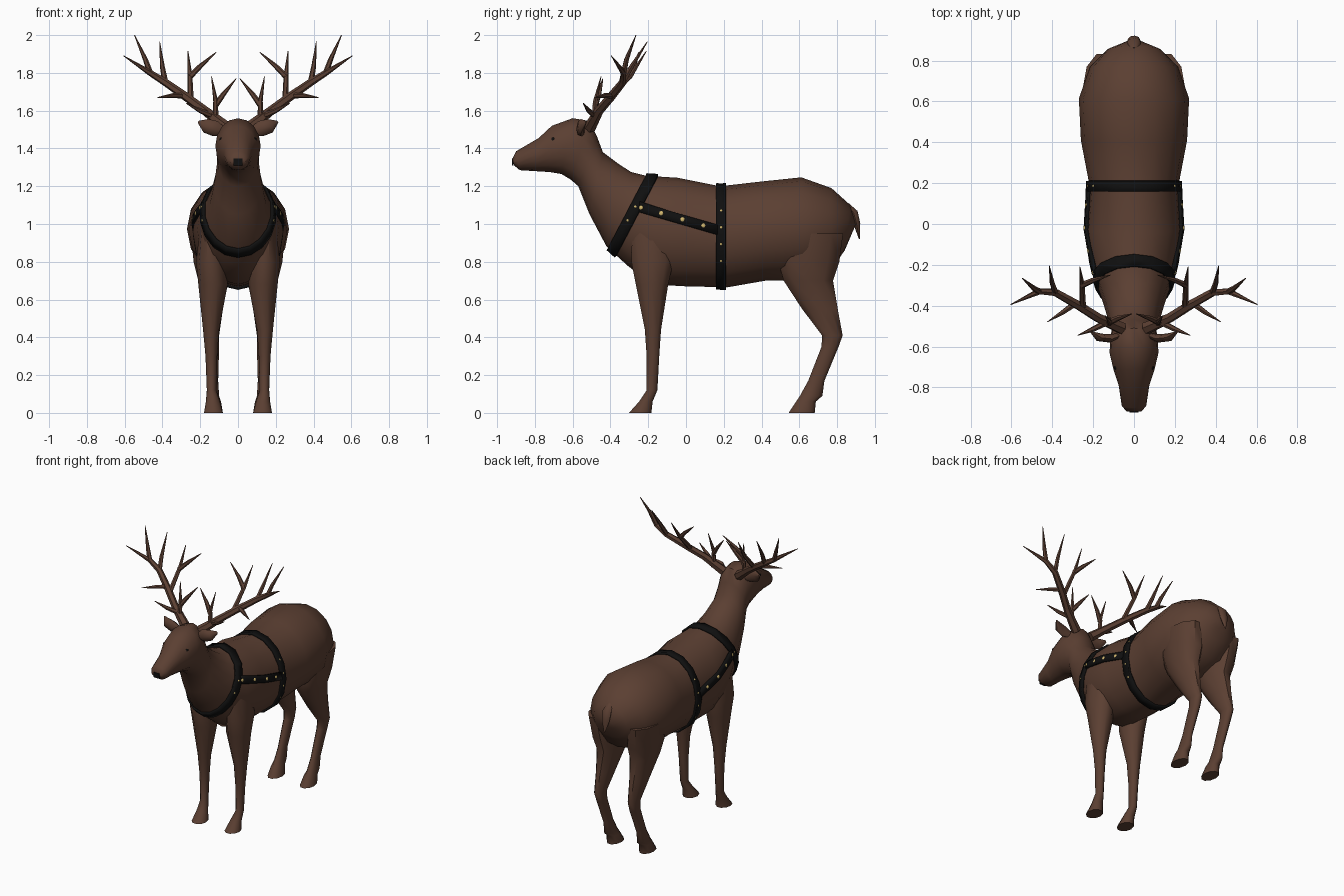
import bpy, bmesh, math
from mathutils import Vector, Matrix
from mathutils.bvhtree import BVHTree


def material(name, rgb):
    m = bpy.data.materials.new(name)
    m.diffuse_color = (*rgb, 1)
    return m


BROWN = material("brown_fur", (0.105, 0.050, 0.032))
BLACK = material("black_leather", (0.005, 0.005, 0.005))
GOLD = material("gold_stud", (0.65, 0.48, 0.16))


def finish(bm, name, mat, angle=50):
    me = bpy.data.meshes.new(name)
    bm.to_mesh(me)
    bm.free()
    ob = bpy.data.objects.new(name, me)
    bpy.context.collection.objects.link(ob)
    me.materials.append(mat)
    bpy.ops.object.select_all(action='DESELECT')
    ob.select_set(True)
    bpy.context.view_layer.objects.active = ob
    bpy.ops.object.shade_smooth_by_angle(angle=math.radians(angle))
    return ob


def loft(rings):
    """Skin a list of equal rings of points and cap both ends."""
    bm = bmesh.new()
    vs = [[bm.verts.new(p) for p in r] for r in rings]
    n = len(vs[0])
    for a, b in zip(vs, vs[1:]):
        for i in range(n):
            bm.faces.new((a[i], a[(i + 1) % n], b[(i + 1) % n], b[i]))
    bm.faces.new(vs[0])
    bm.faces.new(vs[-1])
    bmesh.ops.recalc_face_normals(bm, faces=bm.faces)
    return bm


def ellipse(c, u, v, n):
    return [c + u * math.cos(2 * math.pi * i / n) + v * math.sin(2 * math.pi * i / n)
            for i in range(n)]


def tube(name, pts, radii, n=6, squash=(1, 1, 1), mat=BROWN):
    """Tapering tube through points; squash flattens its section per axis."""
    pts = [Vector(p) for p in pts]
    rings = []
    for i, (p, r) in enumerate(zip(pts, radii)):
        t = (pts[min(i + 1, len(pts) - 1)] - pts[max(i - 1, 0)]).normalized()
        u = t.cross(Vector((0.1, 1, 0.1))).normalized()
        if abs(t.y) > 0.9:
            u = t.cross(Vector((1, 0, 0))).normalized()
        v = t.cross(u)
        s = Matrix.Diagonal(squash)
        rings.append(ellipse(p, s @ u * r, s @ v * r, n))
    return finish(loft(rings), name, mat)


# Body, neck and head: top y, top z, bottom y, bottom z, half width
BODY = [
    (0.90, 1.00, 0.87, 0.93, 0.05), (0.87, 1.10, 0.84, 0.86, 0.13),
    (0.77, 1.19, 0.77, 0.76, 0.215), (0.61, 1.247, 0.62, 0.70, 0.27),
    (0.40, 1.225, 0.42, 0.70, 0.26), (0.18, 1.20, 0.22, 0.665, 0.22),
    (-0.045, 1.245, 0.0, 0.67, 0.24), (-0.21, 1.255, -0.18, 0.68, 0.215),
    (-0.29, 1.275, -0.31, 0.78, 0.18), (-0.36, 1.32, -0.42, 0.88, 0.15),
    (-0.44, 1.38, -0.51, 1.05, 0.125), (-0.47, 1.46, -0.57, 1.20, 0.11),
    (-0.51, 1.545, -0.61, 1.235, 0.115), (-0.60, 1.56, -0.66, 1.265, 0.12),
    (-0.71, 1.52, -0.72, 1.275, 0.10), (-0.78, 1.455, -0.80, 1.28, 0.075),
    (-0.90, 1.385, -0.88, 1.285, 0.06), (-0.92, 1.345, -0.91, 1.31, 0.04),
]
rings = []
for ty, tz, by, bz, w in BODY:
    top, bot = Vector((0, ty, tz)), Vector((0, by, bz))
    rings.append(ellipse((top + bot) / 2, (top - bot) / 2, Vector((w, 0, 0)), 16))
body_bm = loft(rings)
surface = BVHTree.FromBMesh(body_bm)

# Harness straps: slices of the body surface, thickened outwards


def strap(name, cuts):
    bm = body_bm.copy()
    for co, no in cuts:
        bmesh.ops.bisect_plane(bm, geom=bm.verts[:] + bm.edges[:] + bm.faces[:],
                               plane_co=co, plane_no=no, clear_outer=True)
    ob = finish(bm, name, BLACK)
    mod = ob.modifiers.new("thickness", 'SOLIDIFY')
    mod.thickness, mod.offset = 0.014, 1


def band(centre, normal, half):
    c, n = Vector(centre), Vector(normal).normalized()
    return [(c + n * half, n), (c - n * half, -n)]


strap("girth_strap", band((0, 0.185, 1), (0, 1, 0), 0.027))
strap("collar_strap", band((0, -0.285, 1.05), (0, -0.886, 0.464), 0.028))
strap("side_straps", band((0, -0.02, 1.022), (0, 0.28, 0.96), 0.025)
      + band((0, -0.04, 1), (0, 1, 0), 0.205))
finish(body_bm, "body", BROWN)

# Legs: z, front y, back y, inner x, outer x
FRONT = [
    (1.00, -0.29, -0.06, 0.09, 0.20), (0.80, -0.295, -0.06, 0.06, 0.222),
    (0.68, -0.27, -0.09, 0.055, 0.21), (0.44, -0.22, -0.13, 0.10, 0.185),
    (0.30, -0.21, -0.14, 0.11, 0.172), (0.12, -0.21, -0.15, 0.115, 0.165),
    (0.06, -0.25, -0.175, 0.095, 0.17), (0.0, -0.305, -0.18, 0.08, 0.18),
]
HIND = [
    (0.95, 0.50, 0.84, 0.06, 0.25), (0.80, 0.48, 0.82, 0.04, 0.235),
    (0.70, 0.51, 0.785, 0.05, 0.21), (0.55, 0.61, 0.808, 0.08, 0.182),
    (0.41, 0.718, 0.832, 0.10, 0.165), (0.35, 0.715, 0.81, 0.10, 0.16),
    (0.17, 0.645, 0.735, 0.105, 0.155), (0.09, 0.60, 0.725, 0.10, 0.16),
    (0.06, 0.58, 0.69, 0.09, 0.168), (0.0, 0.54, 0.685, 0.08, 0.175),
]

# Antlers: main beam, then tines as point lists
BEAM = [(0.06, -0.51, 1.51), (0.175, -0.46, 1.60), (0.27, -0.40, 1.67),
        (0.385, -0.335, 1.75), (0.465, -0.33, 1.80), (0.605, -0.395, 1.89)]
TINES = [
    [(0.465, -0.33, 1.80), (0.49, -0.315, 1.87), (0.548, -0.265, 2.0)],
    [(0.385, -0.335, 1.75), (0.40, -0.29, 1.83), (0.415, -0.205, 1.965)],
    [(0.25, -0.41, 1.66), (0.255, -0.29, 1.79), (0.265, -0.21, 1.915)],
    [(0.255, -0.30, 1.78), (0.20, -0.275, 1.835), (0.115, -0.25, 1.91)],
    [(0.29, -0.39, 1.68), (0.345, -0.43, 1.68), (0.425, -0.48, 1.67)],
    [(0.12, -0.485, 1.56), (0.118, -0.48, 1.65), (0.14, -0.45, 1.78)],
    [(0.118, -0.48, 1.63), (0.075, -0.46, 1.69), (0.01, -0.44, 1.77)],
    [(0.13, -0.48, 1.57), (0.20, -0.515, 1.60), (0.275, -0.545, 1.64)],
]


def button(name, y, z, r, lift, mat, s):
    """Small flattened bead pressed onto the body's side."""
    hit = surface.ray_cast(Vector((s, y, z)), Vector((-s, 0, 0)))
    bm = bmesh.new()
    rot = hit[1].to_track_quat('Z', 'Y').to_matrix().to_4x4()
    bmesh.ops.create_uvsphere(bm, u_segments=8, v_segments=4, radius=r,
                              matrix=Matrix.Translation(hit[0] + hit[1] * lift)
                              @ rot @ Matrix.Diagonal((1, 1, 0.4, 1)))
    finish(bm, name, mat)


for s, side in ((1, "right"), (-1, "left")):
    def flip(pts):
        return [(s * x, y, z) for x, y, z in pts]

    for label, table in (("front_leg", FRONT), ("hind_leg", HIND)):
        rings = [ellipse(Vector((s * (x0 + x1) / 2, (y0 + y1) / 2, z)),
                         Vector(((x1 - x0) / 2, 0, 0)), Vector((0, (y1 - y0) / 2, 0)), 10)
                 for z, y0, y1, x0, x1 in table]
        finish(loft(rings), f"{label}_{side}", BROWN)

    tube(f"antler_beam_{side}", flip(BEAM), (0.032, 0.024, 0.023, 0.02, 0.016, 0.002))
    for i, t in enumerate(TINES):
        tube(f"antler_tine_{side}_{i}", flip(t), (0.016, 0.013, 0.002))

    tube(f"ear_{side}", flip([(0.07, -0.545, 1.485), (0.12, -0.56, 1.505),
                              (0.17, -0.555, 1.52), (0.208, -0.53, 1.54)]),
         (0.02, 0.042, 0.038, 0.008), 8, (1, 0.5, 1))
    button(f"eye_{side}", -0.705, 1.45, 0.009, 0.001, BLACK, s)

    # Large studs on the side strap, small ones on collar and girth
    for i, (y, z) in enumerate([(-0.235, 1.085), (-0.13, 1.055), (-0.02, 1.022), (0.09, 0.99)]):
        button(f"side_stud_{side}_{i}", y, z, 0.012, 0.014, GOLD, s)
    for i, (y, z) in enumerate([(0.185, 1.065), (0.185, 0.98), (0.185, 0.895), (0.185, 0.81),
                                (-0.265, 1.09), (-0.305, 1.02)]):
        button(f"small_stud_{side}_{i}", y, z, 0.007, 0.014, GOLD, s)

# Tail
tube("tail", [(0, 0.855, 1.10), (0, 0.89, 1.06), (0, 0.905, 1.0), (0, 0.918, 0.92)],
     (0.02, 0.034, 0.03, 0.004), 8, (1, 0.6, 0.6))

# Nose plate
bm = bmesh.new()
bmesh.ops.create_cube(bm, size=1, matrix=Matrix.Translation((0, -0.918, 1.328))
                      @ Matrix.Diagonal((0.045, 0.009, 0.036, 1)))
finish(bm, "nose", BLACK, 30)
